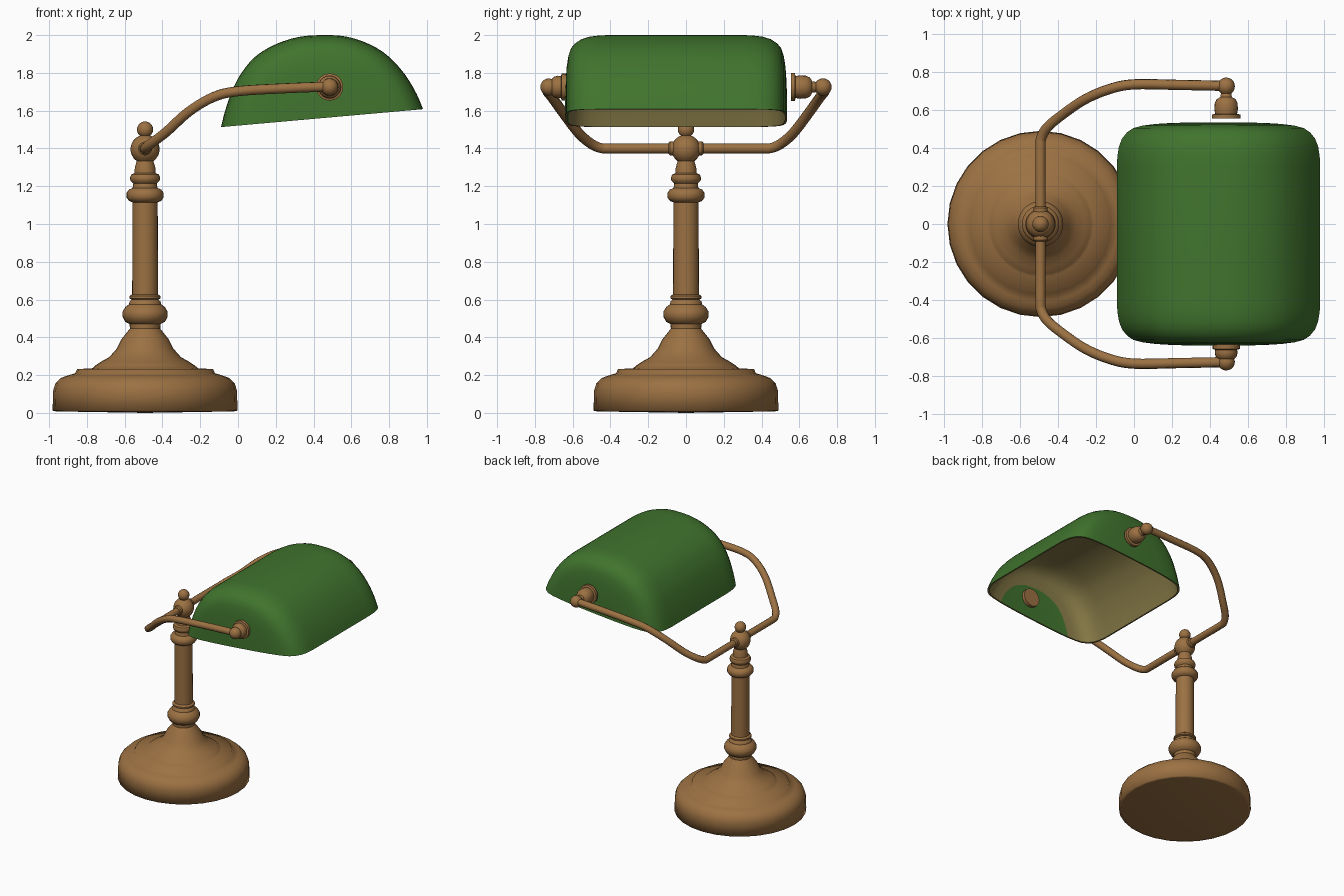
import bpy, bmesh, math
from mathutils import Vector, Matrix

if "Cube" in bpy.data.objects:
    bpy.data.objects.remove(bpy.data.objects["Cube"])


def material(name, rgb):
    m = bpy.data.materials.new(name)
    m.diffuse_color = (*rgb, 1)
    m.use_nodes = True
    m.node_tree.nodes["Principled BSDF"].inputs["Base Color"].default_value = m.diffuse_color
    return m


BRASS = material("antique_brass", (0.33, 0.165, 0.055))
GREEN = material("green_glass", (0.052, 0.175, 0.027))
LINING = material("olive_lining", (0.23, 0.185, 0.06))
CX = -0.492  # axis of the base and column


def finish(name, bm, mats, angle=40):
    bmesh.ops.remove_doubles(bm, verts=bm.verts, dist=1e-4)
    bmesh.ops.recalc_face_normals(bm, faces=bm.faces)
    me = bpy.data.meshes.new(name)
    bm.to_mesh(me)
    bm.free()
    for m in mats:
        me.materials.append(m)
    ob = bpy.data.objects.new(name, me)
    bpy.context.collection.objects.link(ob)
    bpy.ops.object.select_all(action='DESELECT')
    ob.select_set(True)
    bpy.context.view_layer.objects.active = ob
    bpy.ops.object.shade_smooth_by_angle(angle=math.radians(angle))
    return ob


def lathe(name, profile, origin, rot=Matrix(), sides=28, angle=40):
    """Spin (radius, height) points round a local z axis."""
    bm = bmesh.new()
    vs = [bm.verts.new((r, 0, h)) for r, h in profile]
    es = [bm.edges.new(p) for p in zip(vs, vs[1:])]
    bmesh.ops.spin(bm, geom=vs + es, cent=(0, 0, 0), axis=(0, 0, 1),
                   angle=math.tau, steps=sides)
    bmesh.ops.transform(bm, matrix=Matrix.Translation(origin) @ rot, verts=bm.verts)
    return finish(name, bm, [BRASS], angle)


def spline(points, n):
    """Catmull-Rom curve through the points."""
    p = [Vector(q) for q in points]
    p = [2 * p[0] - p[1]] + p + [2 * p[-1] - p[-2]]
    out = []
    for a, b, c, d in zip(p, p[1:], p[2:], p[3:]):
        for i in range(n):
            t = i / n
            out.append(0.5 * (2 * b + (c - a) * t + (2 * a - 5 * b + 4 * c - d) * t * t
                              + (3 * b - a - 3 * c + d) * t ** 3))
    return out + [p[-2]]


def ball(z, r, a0, a1, n=8):
    """Arc of a ball, from latitude a0 to a1 in degrees."""
    lat = [math.radians(a0 + (a1 - a0) * i / n) for i in range(n + 1)]
    return [(r * math.cos(a), z + r * math.sin(a)) for a in lat]


# Stepped round foot
lathe("base", [(0, 0), (0.47, 0.008), (0.49, 0.012), (0.486, 0.12), (0.475, 0.155),
               (0.445, 0.185), (0.41, 0.198), (0.37, 0.21), (0.36, 0.232), (0.28, 0.236),
               (0.265, 0.25), (0.235, 0.27), (0.19, 0.295), (0.15, 0.34), (0.125, 0.39),
               (0.085, 0.44), (0.07, 0.46), (0, 0.46)], (CX, 0, 0), angle=89)

# Turned column with its rings
lathe("column", [(0, 0.44), (0.08, 0.44), (0.082, 0.47), (0.105, 0.482), (0.12, 0.51),
                 (0.12, 0.535), (0.105, 0.56), (0.085, 0.575), (0.082, 0.59), (0.07, 0.6),
                 (0.083, 0.606), (0.083, 0.618), (0.068, 0.628),
                 (0.067, 1.115), (0.085, 1.122), (0.098, 1.14), (0.098, 1.165), (0.085, 1.183),
                 (0.066, 1.19), (0.062, 1.215), (0.077, 1.228), (0.08, 1.245), (0.073, 1.262),
                 (0.056, 1.27), (0.054, 1.3), (0.045, 1.33), (0, 1.33)], (CX, 0, 0))

# Hub ball and finial on top
lathe("hub_and_finial", [(0, 1.31), (0.045, 1.32)] + ball(1.396, 0.077, -54, 66)
      + [(0.024, 1.468), (0.02, 1.475)] + ball(1.5, 0.043, -55, 90), (CX, 0, 0), sides=20)

# Mirrored pair of bent arms, collars and shade knobs (the front knob is shorter)
ARM = [(CX, 0, 1.4), (CX, 0.2, 1.4), (CX, 0.4, 1.4), (-0.487, 0.455, 1.403),
       (-0.455, 0.51, 1.43), (-0.38, 0.573, 1.487), (-0.26, 0.655, 1.595),
       (-0.13, 0.71, 1.672), (0, 0.735, 1.703), (0.24, 0.732, 1.718), (0.485, 0.727, 1.728)]
TIP = ball(0.725, 0.046, -55, 90)
BACK_KNOB = [(0, 0.555), (0.075, 0.555), (0.075, 0.576), (0.058, 0.58), (0.062, 0.605),
             (0.06, 0.635), (0.05, 0.657), (0.03, 0.668), (0.028, 0.685)] + TIP
FRONT_KNOB = [(0, 0.6), (0.072, 0.6), (0.072, 0.658), (0.058, 0.662), (0.06, 0.68),
              (0.054, 0.7), (0.042, 0.71)] + TIP[3:]
for side, tag, knob in ((1, "back", BACK_KNOB), (-1, "front", FRONT_KNOB)):
    turn = Matrix.Rotation(-side * math.pi / 2, 4, 'X')  # local z to side * y
    cu = bpy.data.curves.new(tag + "_arm", 'CURVE')
    cu.dimensions = '3D'
    cu.bevel_depth = 0.027
    cu.bevel_resolution = 3
    cu.use_fill_caps = True
    pts = spline([(x, side * y, z) for x, y, z in ARM], 5)
    sp = cu.splines.new('POLY')
    sp.points.add(len(pts) - 1)
    for q, p in zip(sp.points, pts):
        q.co = (*p, 1)
    cu.materials.append(BRASS)
    arm = bpy.data.objects.new(tag + "_arm", cu)
    bpy.context.collection.objects.link(arm)
    bpy.ops.object.select_all(action='DESELECT')
    arm.select_set(True)
    bpy.context.view_layer.objects.active = arm
    bpy.ops.object.convert(target='MESH')
    lathe(tag + "_collar", [(0, 0.05), (0.037, 0.05), (0.037, 0.085), (0.03, 0.092),
                            (0, 0.092)], (CX, 0, 1.4), turn, 16)
    lathe(tag + "_knob", knob, (0.485, 0, 1.725), turn, 20)

# Shade: an arch section scaled along y, outer glass plus inner lining
ARCH = [(-0.09, 1.513), (-0.068, 1.6), (-0.033, 1.7), (0.012, 1.79), (0.09, 1.885),
        (0.196, 1.95), (0.32, 1.99), (0.45, 2.0), (0.575, 1.992), (0.7, 1.95),
        (0.8, 1.885), (0.885, 1.79), (0.945, 1.69), (0.98, 1.608)]
END = [(0, 0.588), (0.3, 0.587), (0.5, 0.583), (0.62, 0.579), (0.75, 0.57), (0.84, 0.557),
       (0.9, 0.535), (0.95, 0.502), (0.98, 0.46), (0.995, 0.41), (1, 0.36)]
MID = Vector((0.445, -0.0525, 1.5605))  # centre of the rim
arch = spline([Vector((x, MID.y, z)) - MID for x, z in ARCH], 3)
stations = [(s, -y) for s, y in END] + [(s, y) for s, y in reversed(END)]

bm = bmesh.new()
shells = []
for k, mat in ((1, 0), (0.98, 1)):
    rows = [[bm.verts.new(MID + p * s * k + Vector((0, y * k, 0))) for p in arch]
            for s, y in stations]
    for j, (a, b) in enumerate(zip(rows, rows[1:])):
        # the glass shows through the lining in the middle of the front end wall
        idx = 0 if mat and j < 3 else mat
        for i in range(len(arch) - 1):
            bm.faces.new((a[i], a[i + 1], b[i + 1], b[i])).material_index = idx
    shells.append(rows)
# narrow rim joining the two shells
outer, inner = shells
for j in range(len(stations) - 1):
    for e in (0, -1):
        bm.faces.new((outer[j][e], outer[j + 1][e],
                      inner[j + 1][e], inner[j][e])).material_index = 1
finish("shade", bm, [GREEN, LINING], 50)
